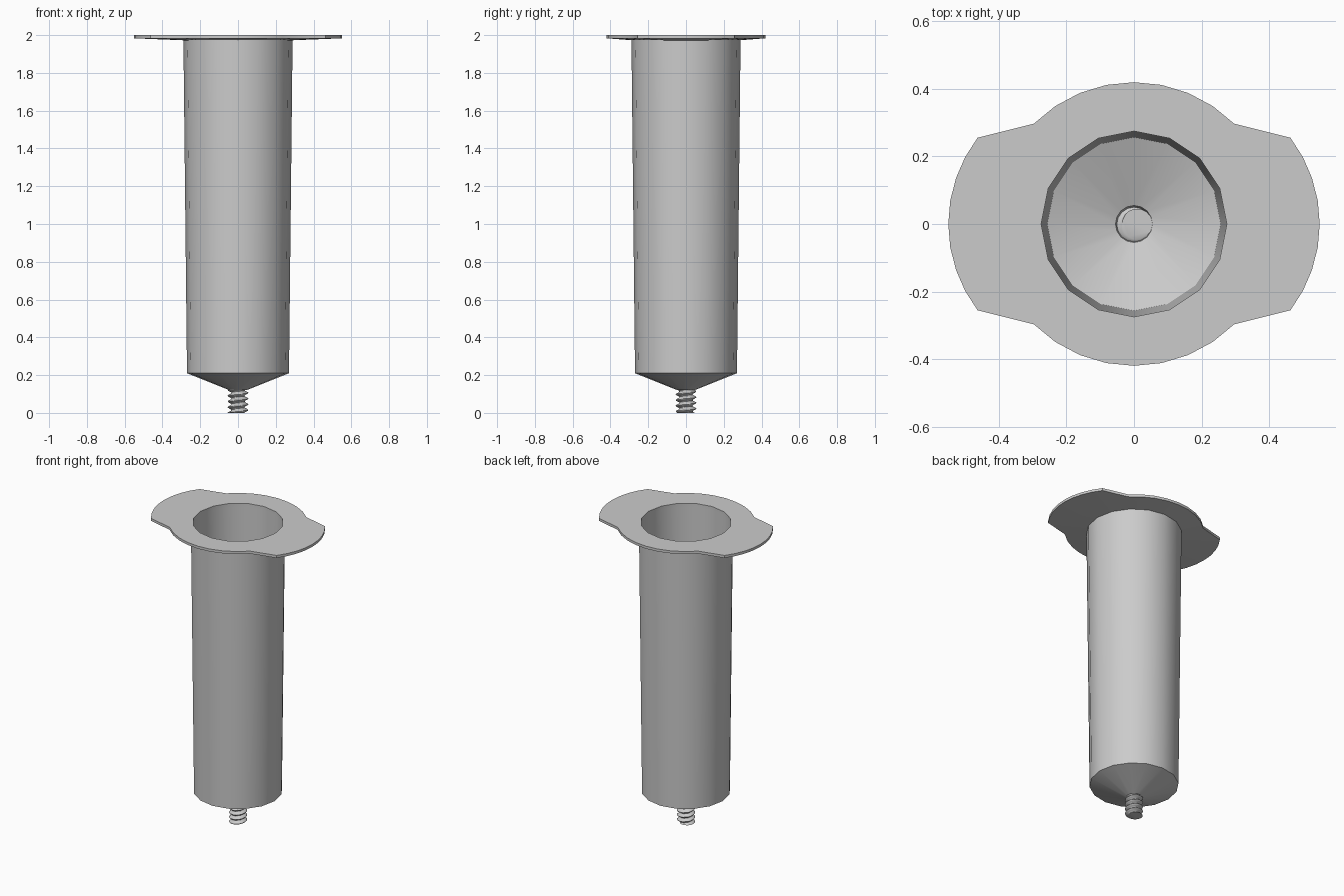
import bpy, bmesh, math
from mathutils import Vector

if "Cube" in bpy.data.objects:
    bpy.data.objects.remove(bpy.data.objects["Cube"])

TAU = 2 * math.pi


def finish(bm, name, angle=35):
    bmesh.ops.recalc_face_normals(bm, faces=bm.faces)
    mesh = bpy.data.meshes.new(name)
    bm.to_mesh(mesh)
    bm.free()
    obj = bpy.data.objects.new(name, mesh)
    bpy.context.collection.objects.link(obj)
    bpy.ops.object.select_all(action='DESELECT')
    obj.select_set(True)
    bpy.context.view_layer.objects.active = obj
    bpy.ops.object.shade_smooth_by_angle(angle=math.radians(angle))
    return obj


def ring(bm, radius, z, n=16):
    # radius may be a number or a function of the angle
    r = radius if callable(radius) else (lambda a: radius)
    return [bm.verts.new((r(TAU * i / n) * math.cos(TAU * i / n),
                          r(TAU * i / n) * math.sin(TAU * i / n), z)) for i in range(n)]


def bridge(bm, a, b):
    n = len(a)
    for i in range(n):
        j = (i + 1) % n
        bm.faces.new((a[i], a[j], b[j], b[i]))


# Barrel: tapered thick-walled tube with a conical floor
bm = bmesh.new()
profile = [(0.05, 0.122), (0.27, 0.21), (0.289, 1.98),
           (0.275, 1.98), (0.257, 0.217), (0.055, 0.137)]
rings = [ring(bm, r, z) for r, z in profile]
for k in range(len(rings)):
    bridge(bm, rings[k], rings[(k + 1) % len(rings)])
finish(bm, "barrel", 30)

# Finger flange: round plate with two rounded grips and a round opening
R, STEP = 0.42, math.radians(11.25)
quarter = [(0.13 + R * math.cos(math.radians(37.5) * i / 4),
            R * math.sin(math.radians(37.5) * i / 4)) for i in range(5)]
quarter += [(R * math.cos(STEP * i), R * math.sin(STEP * i)) for i in range(4, 9)]
half = quarter + [(-x, y) for x, y in reversed(quarter[:-1])]
outline = half + [(x, -y) for x, y in reversed(half[1:-1])]

bm = bmesh.new()
levels = []
for z_outer, z_inner in ((2.0, 2.0), (1.983, 1.972)):
    outer = [bm.verts.new((x, y, z_outer)) for x, y in outline]
    inner = ring(bm, 0.275, z_inner)
    edges = [bm.edges.new((loop[i], loop[(i + 1) % len(loop)]))
             for loop in (outer, inner) for i in range(len(loop))]
    bmesh.ops.triangle_fill(bm, edges=edges, use_beauty=True, normal=Vector((0, 0, 1)))
    levels.append((outer, inner))
bridge(bm, levels[0][0], levels[1][0])
bridge(bm, levels[0][1], levels[1][1])
finish(bm, "finger_flange", 30)

# Threaded nozzle: core whose radius swells along a helix
TOP, TURNS, ROWS = 0.136, 4.5, 36
bm = bmesh.new()
rings = []
for k in range(ROWS + 1):
    z = TOP * k / ROWS
    phase = TURNS * TAU * (z / TOP - 1)
    rings.append(ring(bm, lambda a: 0.045 + 0.010 * math.cos(phase - a), z))
for a, b in zip(rings, rings[1:]):
    bridge(bm, a, b)
bm.faces.new(rings[0])
bm.faces.new(rings[-1])
finish(bm, "threaded_nozzle", 60)
